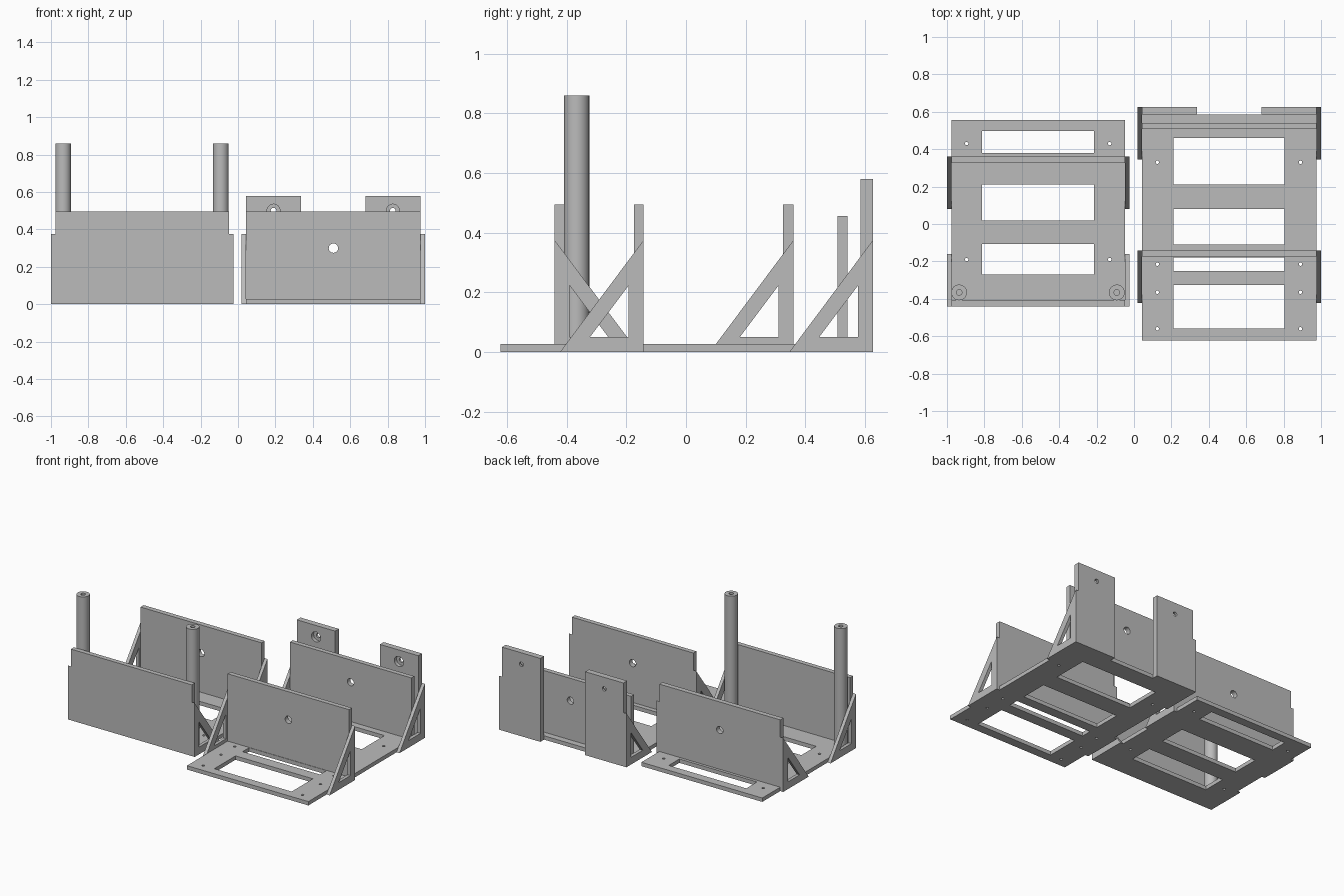
import bpy, bmesh, math
from mathutils import Matrix

if "Cube" in bpy.data.objects:
    bpy.data.objects.remove(bpy.data.objects["Cube"])

grey = bpy.data.materials.new("light grey")
grey.diffuse_color = (0.5, 0.5, 0.5, 1)
grey.use_nodes = True
grey.node_tree.nodes["Principled BSDF"].inputs["Base Color"].default_value = grey.diffuse_color


def finish(name, bm):
    bmesh.ops.recalc_face_normals(bm, faces=bm.faces)
    me = bpy.data.meshes.new(name)
    bm.to_mesh(me)
    bm.free()
    ob = bpy.data.objects.new(name, me)
    bpy.context.collection.objects.link(ob)
    me.materials.append(grey)
    return ob


def add_box(bm, x0, x1, y0, y1, z0, z1):
    m = Matrix.Translation(((x0 + x1) / 2, (y0 + y1) / 2, (z0 + z1) / 2))
    m = m @ Matrix.Diagonal((x1 - x0, y1 - y0, z1 - z0, 1))
    bmesh.ops.create_cube(bm, size=1, matrix=m)


def add_cyl(bm, x, y, z, r, depth, axis="Z"):
    m = Matrix.Translation((x, y, z))
    if axis == "Y":
        m = m @ Matrix.Rotation(math.pi / 2, 4, "X")
    bmesh.ops.create_cone(bm, cap_ends=True, segments=32, radius1=r, radius2=r,
                          depth=depth, matrix=m)


def box(name, *dims):
    bm = bmesh.new()
    add_box(bm, *dims)
    return finish(name, bm)


def cut(ob, cutter_bm):
    """Subtract the cutter shapes and discard them."""
    cutter = finish("cutter", cutter_bm)
    cutter.hide_render = True
    mod = ob.modifiers.new("cut", "BOOLEAN")
    mod.operation, mod.solver, mod.object = "DIFFERENCE", "EXACT", cutter
    bpy.context.view_layer.objects.active = ob
    bpy.ops.object.modifier_apply(modifier="cut")
    bpy.data.objects.remove(cutter)


def smooth(ob):
    bpy.ops.object.select_all(action="DESELECT")
    ob.select_set(True)
    bpy.context.view_layer.objects.active = ob
    bpy.ops.object.shade_smooth_by_angle(angle=math.radians(30))


def base(name, dims, win_x, wins, holes, notch=None):
    """Flat tray with rectangular windows and small screw holes."""
    ob = box(name, *dims, 0, 0.027)
    c = bmesh.new()
    for y0, y1 in wins:
        add_box(c, *win_x, y0, y1, -0.1, 0.1)
    for x, y in holes:
        add_cyl(c, x, y, 0, 0.009, 0.2)
    if notch:
        add_box(c, *notch, -0.1, 0.1)
    cut(ob, c)
    smooth(ob)


def wall(name, x0, x1, y0, y1, top, hole=True):
    ob = box(name, x0, x1, y0, y1, 0, top)
    if hole:
        c = bmesh.new()
        add_cyl(c, (x0 + x1) / 2, (y0 + y1) / 2, 0.3, 0.025, 0.3, "Y")
        cut(ob, c)
        smooth(ob)


def gusset(name, x0, x1, y, d):
    """Triangular frame: upright edge at y, sloping foot towards d."""
    outer = [(0, 0), (0, 0.375), (0.28, 0)]
    inner = [(0.05, 0.05), (0.05, 0.223), (0.18, 0.05)]
    bm = bmesh.new()
    ring = [[[bm.verts.new((x, y + d * a, z)) for a, z in tri]
             for tri in (outer, inner)] for x in (x0, x1)]
    (ol, il), (orr, ir) = ring
    for i in range(3):
        j = (i + 1) % 3
        for quad in ((ol, il), (il, ir), (ir, orr), (orr, ol)):
            a, b = quad
            bm.faces.new((a[i], a[j], b[j], b[i]))
    finish(name, bm)


# Left tray
LX = (-0.977, -0.047)
base("left_tray", (*LX, -0.437, 0.557), (-0.812, -0.215),
     [(0.38, 0.497), (0.02, 0.21), (-0.27, -0.107)],
     [(x, y) for x in (-0.895, -0.13) for y in (0.43, -0.19)])
wall("left_front_wall", *LX, -0.44, -0.407, 0.495, hole=False)
wall("left_back_wall", *LX, 0.325, 0.36, 0.495)

# Right tray, with a shallow notch between the rear posts
RX = (0.043, 0.977)
base("right_tray", (*RX, -0.622, 0.626), (0.21, 0.805),
     [(0.21, 0.46), (-0.11, 0.08), (-0.25, -0.178), (-0.56, -0.327)],
     [(x, y) for x in (0.125, 0.89) for y in (0.33, -0.215, -0.365, -0.56)],
     notch=(0.337, 0.682, 0.585, 0.7))
wall("right_front_wall", *RX, -0.175, -0.142, 0.495)
wall("right_back_wall", *RX, 0.508, 0.541, 0.455)

# Side braces
for tray, xs in (("left", ((-1.0, -0.977), (-0.047, -0.025))),
                 ("right", ((0.02, 0.043), (0.977, 1.0)))):
    rows = ((-0.44, 1), (0.36, -1)) if tray == "left" else ((-0.142, -1), (0.626, -1))
    for x0, x1 in xs:
        for y, d in rows:
            gusset(tray + "_brace", x0, x1, y, d)

# Rear posts with counterbored screw holes
for x0, x1, hx in ((0.043, 0.337, 0.19), (0.682, 0.977, 0.828)):
    post = box("rear_post", x0, x1, 0.585, 0.626, 0, 0.58)
    for r, y, depth in ((0.015, 0.6, 0.2), (0.035, 0.56, 0.1)):
        c = bmesh.new()
        add_cyl(c, hx, y, 0.5, r, depth, "Y")
        cut(post, c)
    smooth(post)

# Tall round columns with a screw hole in the top
for x in (-0.935, -0.092):
    bm = bmesh.new()
    add_cyl(bm, x, -0.366, 0.43, 0.042, 0.86)
    column = finish("column", bm)
    c = bmesh.new()
    add_cyl(c, x, -0.366, 0.86, 0.015, 0.2)
    cut(column, c)
    smooth(column)
